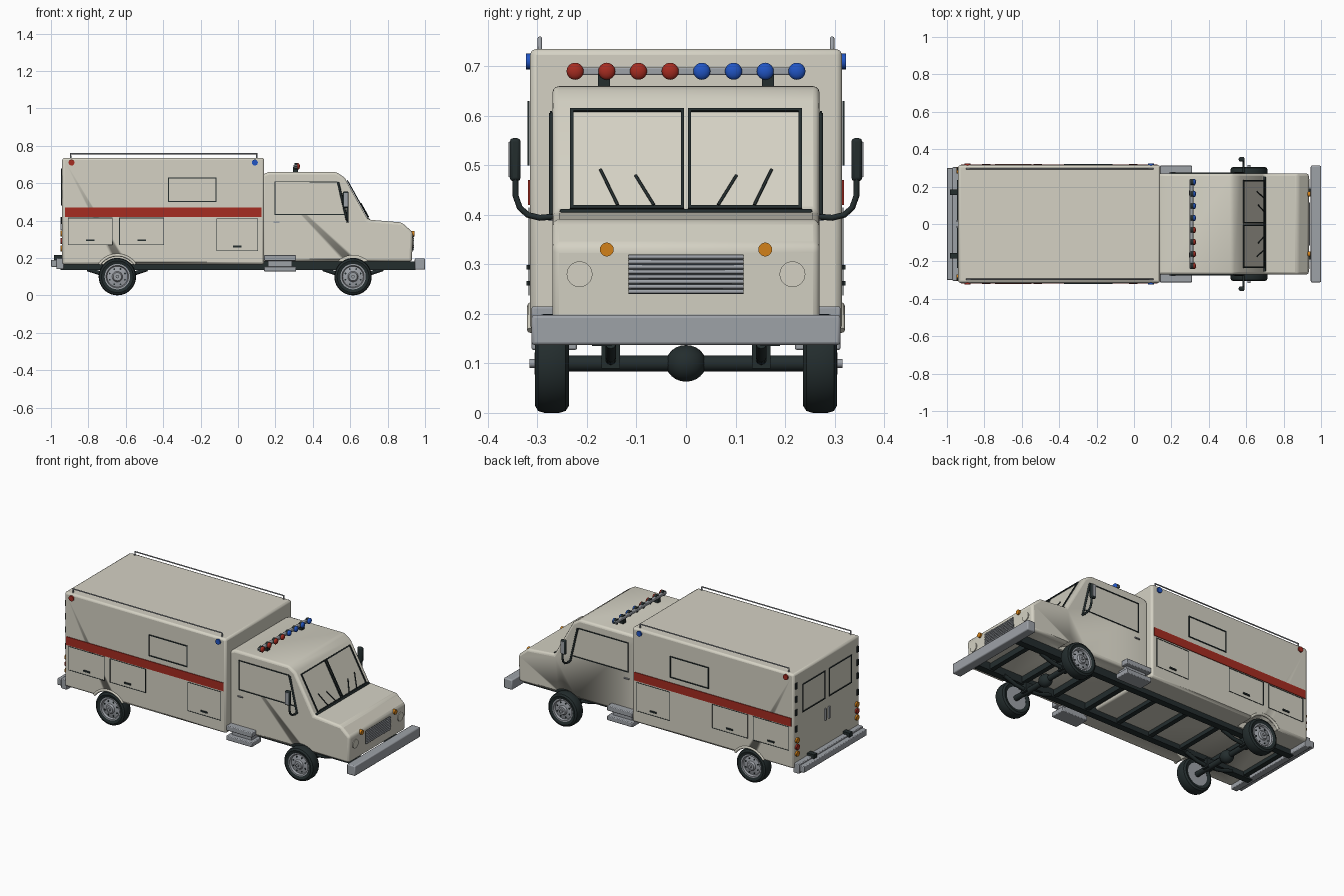
import bpy, bmesh, math
from mathutils import Vector, Matrix

if "Cube" in bpy.data.objects:
    bpy.data.objects.remove(bpy.data.objects["Cube"])


def material(name, rgb):
    m = bpy.data.materials.new(name)
    m.diffuse_color = (*rgb, 1)
    m.use_nodes = True
    m.node_tree.nodes["Principled BSDF"].inputs["Base Color"].default_value = m.diffuse_color
    return m


CREAM = material("cream_paint", (0.66, 0.64, 0.55))
DARK = material("dark_rubber", (0.017, 0.026, 0.027))
GREY = material("grey_metal", (0.34, 0.36, 0.39))
RED = material("red_paint", (0.38, 0.025, 0.015))
BLUE = material("blue_lens", (0.015, 0.09, 0.55))
ORANGE = material("orange_lens", (0.65, 0.22, 0.01))


def finish(name, bm, mats, bevel=0, smooth=False, segs=2):
    bmesh.ops.recalc_face_normals(bm, faces=bm.faces) if smooth else None
    me = bpy.data.meshes.new(name)
    bm.to_mesh(me)
    bm.free()
    for m in mats:
        me.materials.append(m)
    ob = bpy.data.objects.new(name, me)
    bpy.context.collection.objects.link(ob)
    if bevel:
        b = ob.modifiers.new("bevel", "BEVEL")
        b.width, b.segments, b.limit_method = bevel, segs, "ANGLE"
    if smooth or bevel:
        bpy.ops.object.select_all(action="DESELECT")
        ob.select_set(True)
        bpy.context.view_layer.objects.active = ob
        bpy.ops.object.shade_smooth_by_angle(angle=math.radians(35))
    return ob


def box(name, x, y, z, mat, bevel=0):
    bm = bmesh.new()
    size = Vector((x[1] - x[0], y[1] - y[0], z[1] - z[0]))
    mid = Vector((sum(x), sum(y), sum(z))) / 2
    bmesh.ops.create_cube(bm, size=1, matrix=Matrix.Translation(mid) @ Matrix.Diagonal((*size, 1)))
    return finish(name, bm, [mat], bevel)


def cyl(name, pos, r, depth, axis, mat, sides=20):
    bm = bmesh.new()
    rot = Vector((0, 0, 1)).rotation_difference(Vector(axis)).to_matrix().to_4x4()
    bmesh.ops.create_cone(bm, cap_ends=True, segments=sides, radius1=r, radius2=r, depth=depth,
                          matrix=Matrix.Translation(pos) @ rot)
    return finish(name, bm, [mat], smooth=True)


def ball(name, pos, r, mat, scale=(1, 1, 1)):
    bm = bmesh.new()
    bmesh.ops.create_uvsphere(bm, u_segments=20, v_segments=12, radius=r,
                              matrix=Matrix.Translation(pos) @ Matrix.Diagonal((*scale, 1)))
    return finish(name, bm, [mat], smooth=True)


def lathe_y(name, profile, pos, mat):
    """Spin (radius, y) points around a y axis through pos."""
    bm = bmesh.new()
    vs = [bm.verts.new((r, y, 0)) for r, y in profile]
    es = [bm.edges.new(p) for p in zip(vs, vs[1:])]
    bmesh.ops.spin(bm, geom=vs + es, cent=(0, 0, 0), axis=(0, 1, 0), angle=math.tau, steps=40)
    bmesh.ops.remove_doubles(bm, verts=bm.verts, dist=1e-5)
    bmesh.ops.translate(bm, verts=bm.verts, vec=pos)
    return finish(name, bm, [mat], smooth=True)


def tube(name, pts, r, mat):
    cu = bpy.data.curves.new(name, "CURVE")
    cu.dimensions, cu.bevel_depth, cu.bevel_resolution, cu.use_fill_caps = "3D", r, 2, True
    sp = cu.splines.new("POLY")
    sp.points.add(len(pts) - 1)
    for p, co in zip(sp.points, pts):
        p.co = (*co, 1)
    tmp = bpy.data.objects.new(name, cu)
    me = bpy.data.meshes.new_from_object(tmp)
    bpy.data.objects.remove(tmp)
    me.materials.clear()
    me.materials.append(mat)
    bpy.context.collection.objects.link(bpy.data.objects.new(name, me))


def panel(name, pts, out, border, depth=0.004, inner=CREAM, rim=DARK):
    """Flat plate with a raised rim in a second colour."""
    bm = bmesh.new()
    f = bm.faces.new([bm.verts.new(p) for p in pts])
    f.normal_update()
    if f.normal.dot(Vector(out)) < 0:
        f.normal_flip()
    n = f.normal.copy()
    rims = bmesh.ops.inset_individual(bm, faces=[f], thickness=border)["faces"]
    for r in rims:
        r.material_index = 1
    ext = bmesh.ops.extrude_face_region(bm, geom=rims)["geom"]
    bmesh.ops.translate(bm, verts=[g for g in ext if isinstance(g, bmesh.types.BMVert)], vec=n * depth)
    for g in bm.faces:
        if g is not f:
            g.material_index = 1
    return finish(name, bm, [inner, rim])


def side_rect(x0, x1, z0, z1, y):
    return [(x0, y, z0), (x1, y, z0), (x1, y, z1), (x0, y, z1)]


def cut_arches(ob, x):
    for s in (-1, 1):
        c = cyl("arch_cutter", (x, s * 0.3, 0.1), 0.114, 0.2, (0, 1, 0), CREAM, 40)
        c.hide_render = True
        c.hide_set(True)
        m = ob.modifiers.new("arch", "BOOLEAN")
        m.object, m.operation, m.solver = c, "DIFFERENCE", "EXACT"


REAR_X, FRONT_X = -0.645, 0.615

# Rear cargo body
body = box("cargo_body", (-0.94, 0.14), (-0.315, 0.315), (0.165, 0.735), CREAM, 0.012)
cut_arches(body, REAR_X)

# Cab with sloped windshield and hood, extruded from a side profile
profile = [(0.13, 0.18), (0.13, 0.645), (0.165, 0.66), (0.525, 0.66), (0.57, 0.63),
           (0.695, 0.405), (0.875, 0.39), (0.935, 0.337), (0.93, 0.18)]
bm = bmesh.new()
face = bm.faces.new([bm.verts.new((x, -0.27, z)) for x, z in profile])
ext = bmesh.ops.extrude_face_region(bm, geom=[face])["geom"]
bmesh.ops.translate(bm, verts=[v for v in ext if isinstance(v, bmesh.types.BMVert)], vec=(0, 0.54, 0))
bmesh.ops.recalc_face_normals(bm, faces=bm.faces)
cab = finish("cab", bm, [CREAM], 0.014, segs=3)
cut_arches(cab, FRONT_X)


def glass(y, z):
    """Point just above the sloped windshield."""
    return (0.57 + 0.125 * (0.63 - z) / 0.225 + 0.002, y, z + 0.001)


# Front lamps, windshield, wipers and everything mirrored left and right
box("windshield_cowl", (0.675, 0.705), (-0.255, 0.255), (0.396, 0.412), DARK, 0.004)
for s in (-1, 1):
    panel("windshield", [glass(s * y, z) for y, z in ((0.004, 0.41), (0.234, 0.41), (0.234, 0.612), (0.004, 0.612))],
          (1, 0, 0.5), 0.009, 0.006)
    for y0, z0, y1, z1 in ((0.173, 0.487, 0.138, 0.415), (0.102, 0.475, 0.065, 0.415)):
        tube("wiper", [Vector(glass(s * y, z)) + Vector((0.006, 0, 0.004)) for y, z in ((y0, z0), (y1, z1))], 0.003, DARK)
    cyl("turn_signal", (0.934, s * 0.16, 0.33), 0.014, 0.02, (1, 0, 0), ORANGE)
    cyl("headlight", (0.932, s * 0.215, 0.28), 0.026, 0.012, (1, 0, 0), CREAM, 28)

    # Cab door window and handle
    y = s * 0.271
    panel("cab_window", [(0.195, y, 0.43), (0.195, y, 0.61), (0.532, y, 0.61), (0.58, y, 0.43)], (0, s, 0), 0.007)
    tube("window_pillar", [(0.535, y, 0.605), (0.583, y, 0.4)], 0.006, DARK)
    box("cab_handle", (0.19, 0.222), sorted((s * 0.268, s * 0.278)), (0.388, 0.394), GREY)

    # Mirrors on curved arms
    tube("mirror_arm", [(0.585, s * y, z) for y, z in ((0.262, 0.397), (0.295, 0.394), (0.32, 0.4), (0.336, 0.415),
                                                      (0.344, 0.438), (0.345, 0.48))], 0.006, DARK)
    box("mirror", (0.56, 0.592), sorted((s * 0.334, s * 0.356)), (0.468, 0.555), DARK, 0.007)
    box("mirror_plate", (0.566, 0.587), sorted((s * 0.354, s * 0.358)), (0.476, 0.547), GREY)

    # Cargo side stripe, window and lockers
    y = s * 0.316
    box("side_stripe", (-0.925, 0.125), sorted((s * 0.312, s * 0.319)), (0.42, 0.47), RED)
    panel("cargo_window", side_rect(-0.375, -0.115, 0.5, 0.63, y), (0, s, 0), 0.008)
    for x0, x1, z0, z1 in ((-0.91, -0.67, 0.27, 0.415), (-0.635, -0.395, 0.27, 0.415), (-0.115, 0.108, 0.237, 0.412)):
        panel("locker_door", side_rect(x0, x1, z0, z1, y), (0, s, 0), 0.004, 0.002)
        xm = (x0 + x1) / 2
        box("locker_handle", (xm - 0.022, xm + 0.022), sorted((s * 0.315, s * 0.322)), (z0 + 0.02, z0 + 0.029), DARK)
    for x, m in ((-0.89, RED), (0.09, BLUE)):
        cyl("corner_lamp", (x, s * 0.317, 0.71), 0.016, 0.012, (0, 1, 0), m)

    # Roof rail
    tube("roof_rail", [(x, s * 0.295, z) for x, z in ((-0.895, 0.73), (-0.895, 0.757), (0.1, 0.757), (0.1, 0.73))], 0.0045, GREY)

    # Rear doors, hinges and lamps
    a, b = s * 0.018, s * 0.235
    panel("rear_window", [(-0.942, a, 0.48), (-0.942, b, 0.48), (-0.942, b, 0.65), (-0.942, a, 0.65)], (-1, 0, 0), 0.008)
    box("rear_handle", (-0.95, -0.938), sorted((s * 0.012, s * 0.022)), (0.35, 0.42), GREY)
    for z in (0.4, 0.5, 0.58, 0.66):
        box("rear_hinge", (-0.946, -0.936), sorted((s * 0.285, s * 0.3)), (z - 0.018, z + 0.018), DARK)
    for z, m in ((0.33, ORANGE), (0.29, RED), (0.25, ORANGE)):
        cyl("tail_lamp", (-0.943, s * 0.285, z), 0.016, 0.014, (1, 0, 0), m)
    box("rear_bracket", (-0.985, -0.935), sorted((s * 0.155, s * 0.185)), (0.185, 0.215), DARK)

    # Entry steps
    box("upper_step", (0.14, 0.31), sorted((s * 0.22, s * 0.312)), (0.185, 0.215), GREY, 0.004)
    box("step_riser", (0.16, 0.29), sorted((s * 0.22, s * 0.285)), (0.15, 0.19), GREY)
    box("lower_step", (0.14, 0.31), sorted((s * 0.22, s * 0.312)), (0.127, 0.155), GREY, 0.004)

    # Frame rail, springs and wheels
    box("frame_rail", (-0.95, 0.95), sorted((s * 0.15, s * 0.19)), (0.135, 0.182), DARK)
    for x in (REAR_X, FRONT_X):
        tube("leaf_spring", [(x + d, s * 0.152, 0.14 - 0.035 * (1 - (d / 0.16) ** 2)) for d in (-0.16, -0.08, 0, 0.08, 0.16)], 0.011, DARK)
        box("spring_clamp", (x - 0.025, x + 0.025), sorted((s * 0.133, s * 0.171)), (0.09, 0.145), DARK)
        lathe_y("tyre", [(0.066, s * 0.242), (0.085, s * 0.236), (0.096, s * 0.243), (0.1, s * 0.256), (0.1, s * 0.286),
                         (0.096, s * 0.299), (0.085, s * 0.305), (0.066, s * 0.299)], (x, 0, 0.1), DARK)
        lathe_y("wheel_rim", [(0, s * 0.245), (0.068, s * 0.245), (0.068, s * 0.301), (0.06, s * 0.301), (0.055, s * 0.29),
                              (0.028, s * 0.296), (0.022, s * 0.306), (0, s * 0.306)], (x, 0, 0.1), GREY)
        cyl("hub_cap", (x, s * 0.308, 0.1), 0.009, 0.016, (0, 1, 0), GREY, 12)
        for i in range(8):
            t = math.tau * (i + 0.5) / 8
            cyl("rim_hole", (x + 0.044 * math.cos(t), s * 0.292, 0.1 + 0.044 * math.sin(t)), 0.005, 0.006, (0, 1, 0), DARK, 8)
    # Flared lip over the rear wheel
    arc = [math.radians(a) for a in range(35, 146, 10)]
    tube("arch_lip", [(REAR_X + 0.116 * math.cos(a), s * 0.313, 0.1 + 0.116 * math.sin(a)) for a in arc], 0.008, CREAM)

# Grille
box("grille_back", (0.922, 0.936), (-0.116, 0.116), (0.24, 0.32), DARK)
for i in range(8):
    z = 0.245 + i * 0.01
    tube("grille_slat", [(0.937, -0.116, z), (0.937, 0.116, z)], 0.0043, GREY)

# Roof light bar
box("light_bar", (0.297, 0.317), (-0.24, 0.24), (0.682, 0.698), GREY, 0.003)
for s in (-1, 1):
    box("light_bar_foot", (0.295, 0.32), sorted((s * 0.153, s * 0.178)), (0.655, 0.685), DARK)
for i in range(8):
    y = -0.224 + i * 0.064
    cyl("beacon_housing", (0.313, y, 0.69), 0.0165, 0.02, (1, 0, 0), DARK)
    ball("beacon", (0.321, y, 0.69), 0.0172, RED if y < 0 else BLUE, (0.6, 1, 1))

# Bumpers
box("front_bumper", (0.945, 1.0), (-0.312, 0.312), (0.137, 0.198), GREY, 0.006)
box("rear_bumper", (-0.97, -0.93), (-0.305, 0.305), (0.14, 0.2), GREY, 0.004)
box("rear_bumper_bar", (-1.0, -0.968), (-0.3, 0.3), (0.152, 0.19), GREY, 0.004)

# Chassis cross members and axles
for i in range(9):
    x = -0.9 + i * 0.22
    box("cross_member", (x - 0.014, x + 0.014), (-0.16, 0.16), (0.142, 0.176), DARK)
for x in (REAR_X, FRONT_X):
    cyl("axle", (x, 0, 0.1), 0.016, 0.5, (0, 1, 0), DARK)
    ball("differential", (x, 0, 0.1), 0.037, DARK, (1, 1.1, 1))
